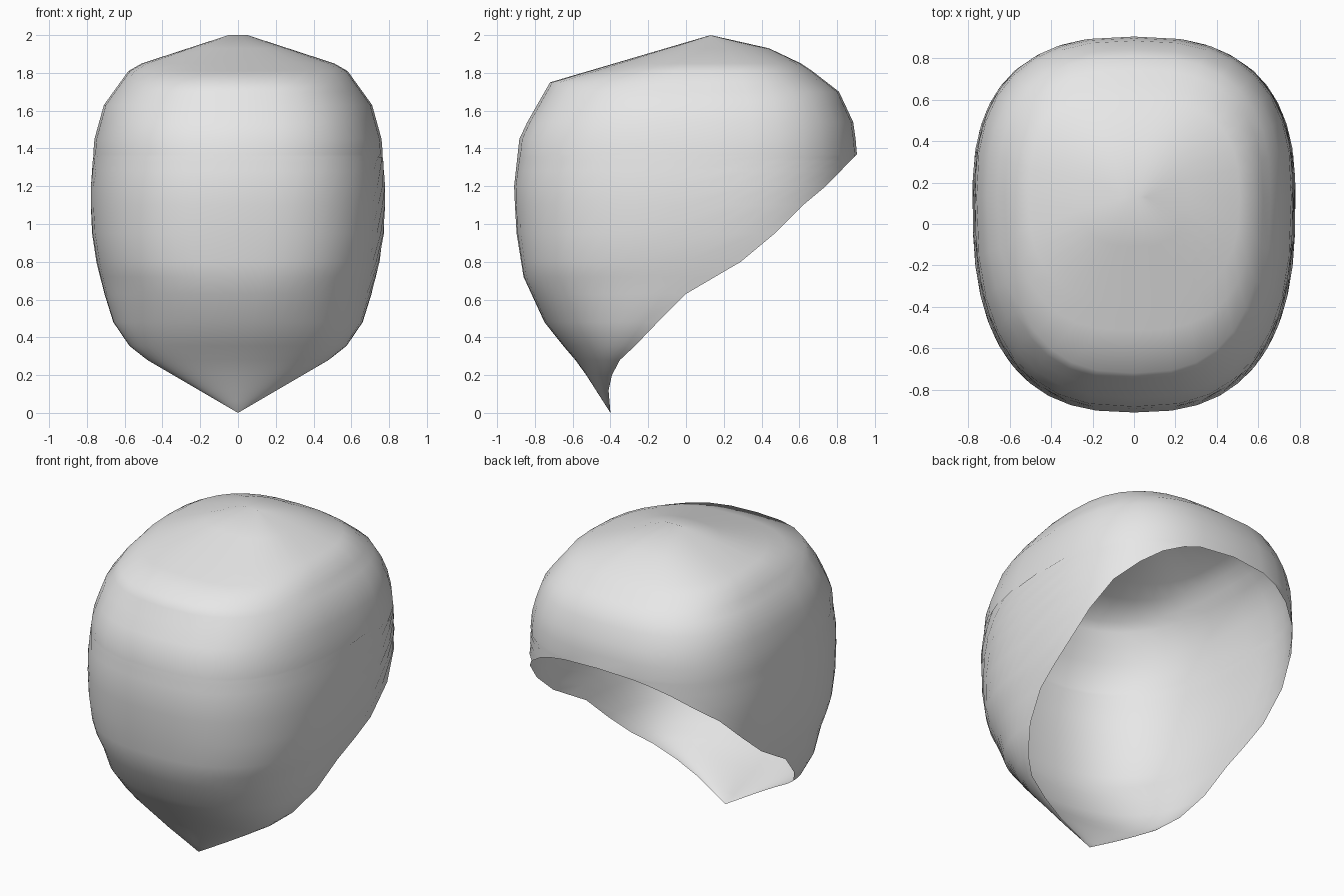
import bpy, bmesh, math

cube = bpy.data.objects.get("Cube")
if cube:
    bpy.data.objects.remove(cube, do_unlink=True)

COLUMNS = 32

# Profiles as (height, value) pairs
half_width = [(0, 0), (.28, .48), (.355, .575), (.48, .66), (.64, .71), (.8, .75), (1, .78),
              (1.2, .78), (1.45, .76), (1.63, .71), (1.81, .58), (1.85, .51), (2, .05)]
front_edge = [(0, -.4), (.25, -.56), (.46, -.74), (.72, -.86), (.97, -.9), (1.2, -.91),
              (1.47, -.88), (1.75, -.72), (2, .13)]
back_edge = [(1.37, .905), (1.4, .905), (1.54, .885), (1.7, .81), (1.84, .63), (1.93, .44), (2, .13)]
opening = [(0, -.4), (.12, -.41), (.21, -.39), (.28, -.35), (.355, -.27), (.48, -.15), (.63, 0),
           (.8, .29), (.95, .47), (1.1, .62), (1.2, .74), (1.37, .905)]
middle = opening[:7] + [(1, .1), (1.4, .13)]
roundness = [(0, 1.6), (.28, 2), (.5, 2.3), (.8, 2.6)]
heights = [0, .06, .12, .2, .28, .355, .48, .63, .72, .8, .95, 1.1, 1.2, 1.28, 1.33, 1.355,
           1.37, 1.45, 1.54, 1.63, 1.7, 1.75, 1.81, 1.85, 1.93, 2]


def sample(profile, z):
    """Linear interpolation, held constant beyond the ends."""
    if z <= profile[0][0]:
        return profile[0][1]
    for (z0, v0), (z1, v1) in zip(profile, profile[1:]):
        if z <= z1:
            return v0 + (v1 - v0) * (z - z0) / (z1 - z0)
    return profile[-1][1]


def signed_power(value, exponent):
    return math.copysign(abs(value) ** exponent, value)


def section(z):
    """Rounded arc through the front, from one side of the opening to the other."""
    width, centre, n = sample(half_width, z), sample(middle, z), sample(roundness, z)
    front = centre - sample(front_edge, z)
    back = sample(back_edge, z) - centre
    reach = math.pi
    if z < opening[-1][0]:
        ratio = max(0, (sample(opening, z) - centre) / back)
        reach = math.acos(-min(1, ratio ** (n / 2)))
    points = []
    for k in range(COLUMNS + 1):
        angle = reach * (2 * k / COLUMNS - 1)
        x = width * signed_power(math.sin(angle), 2 / n)
        depth = signed_power(math.cos(angle), 2 / n)
        points.append((x, centre - depth * (front if depth > 0 else back), z))
    return points


# Open shell lofted through the sections
bm = bmesh.new()
rows = [[bm.verts.new(p) for p in section(z)] for z in heights]
for low, high in zip(rows, rows[1:]):
    for k in range(COLUMNS):
        bm.faces.new((low[k], low[k + 1], high[k + 1], high[k]))

# Join the back seam, chin point and crown
bmesh.ops.remove_doubles(bm, verts=bm.verts[:], dist=0.0005)
for face in bm.faces:
    face.smooth = True
mesh = bpy.data.meshes.new("mask_shell")
bm.to_mesh(mesh)
bm.free()
shell = bpy.data.objects.new("mask_shell", mesh)
bpy.context.collection.objects.link(shell)

# Plain light grey
grey = bpy.data.materials.new("light_grey")
grey.use_nodes = True
colour = (.8, .8, .8, 1)
grey.diffuse_color = colour
grey.node_tree.nodes["Principled BSDF"].inputs["Base Color"].default_value = colour
mesh.materials.append(grey)
